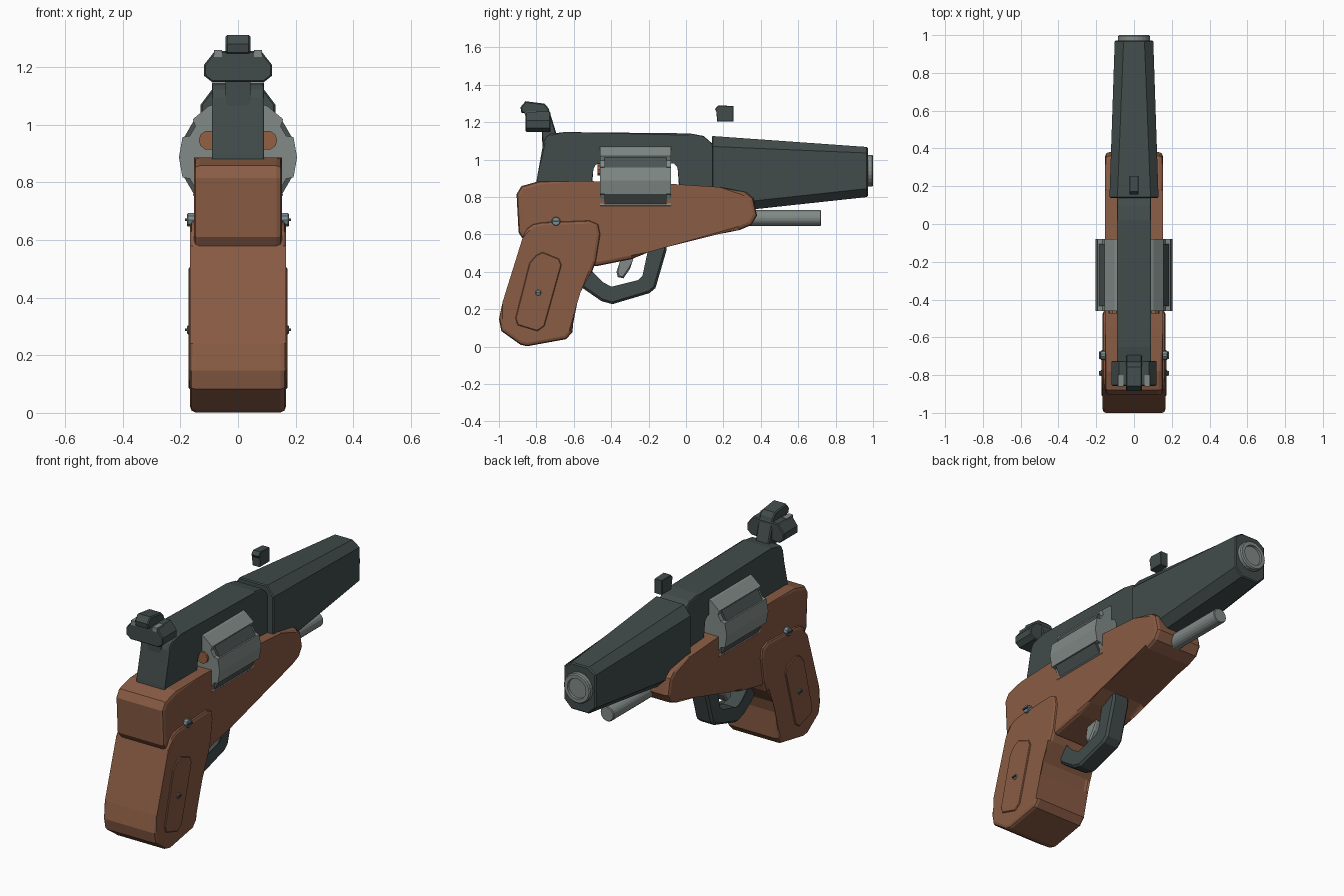
import bpy, bmesh, math

if "Cube" in bpy.data.objects:
    bpy.data.objects.remove(bpy.data.objects["Cube"])


def material(name, rgb):
    m = bpy.data.materials.new(name)
    m.diffuse_color = (*rgb, 1)
    m.use_nodes = True
    m.node_tree.nodes["Principled BSDF"].inputs["Base Color"].default_value = m.diffuse_color
    return m


WOOD = material("brown wood", (0.25, 0.106, 0.058))
STEEL = material("dark steel", (0.054, 0.070, 0.070))
SILVER = material("light steel", (0.22, 0.255, 0.24))
FLUTE = material("flute grey", (0.07, 0.085, 0.083))
COPPER = material("copper", (0.30, 0.115, 0.055))
SCREW = material("screw blue grey", (0.20, 0.27, 0.29))


def loft(name, a, b, mat, bevel=0, segments=2):
    """Solid between two matching rings of points, optionally with rounded rims."""
    bm = bmesh.new()
    va, vb = [bm.verts.new(p) for p in a], [bm.verts.new(p) for p in b]
    caps = [bm.faces.new(va), bm.faces.new(vb[::-1])]
    n = len(a)
    for i in range(n):
        j = (i + 1) % n
        bm.faces.new((va[j], va[i], vb[i], vb[j]))
    if bevel:
        rim = list({e for f in caps for e in f.edges})
        bmesh.ops.bevel(bm, geom=rim, offset=bevel, segments=segments,
                        profile=0.5, affect='EDGES', clamp_overlap=True)
    bmesh.ops.recalc_face_normals(bm, faces=bm.faces)
    me = bpy.data.meshes.new(name)
    bm.to_mesh(me)
    bm.free()
    me.materials.append(mat)
    ob = bpy.data.objects.new(name, me)
    bpy.context.collection.objects.link(ob)
    return ob


def side(name, yz, x0, x1, mat, bevel=0, segments=2):
    return loft(name, [(x0, y, z) for y, z in yz], [(x1, y, z) for y, z in yz],
                mat, bevel, segments)


def along(name, xz, y0, y1, mat, bevel=0):
    return loft(name, [(x, y0, z) for x, z in xz], [(x, y1, z) for x, z in xz],
                mat, bevel, 1)


def polar(cx, cz, pts):
    return [(cx + r * math.cos(math.radians(a)), cz + r * math.sin(math.radians(a)))
            for a, r in pts]


def disc(cx, cz, r, n):
    return polar(cx, cz, [(360 * i / n, r) for i in range(n)])


def both(half):
    """Close a right-hand half section by mirroring it in x."""
    return half + [(-x, z) for x, z in half[::-1]]


# wooden body
side("wooden_body", [
    (-.906, .815), (-.88, .858), (-.78, .886), (-.55, .886), (-.08, .87), (.18, .853),
    (.32, .826), (.36, .794), (.38, .70), (.35, .65), (.286, .623), (-.104, .553),
    (-.20, .505), (-.29, .468), (-.48, .43), (-.80, .50), (-.874, .578), (-.895, .61)],
    -.153, .153, WOOD, .02)

# grip with raised panels
side("grip", [
    (-.874, .58), (-.85, .634), (-.82, .655), (-.77, .666), (-.516, .676), (-.468, .655),
    (-.457, .60), (-.48, .457), (-.505, .393), (-.58, .30), (-.60, .233), (-.607, .078),
    (-.64, .04), (-.848, .002), (-.885, .01), (-.987, .083), (-1.0, .147), (-.98, .24)],
    -.166, .166, WOOD, .018)
for s, tag in ((1, "right"), (-1, "left")):
    side("grip_panel_" + tag, [
        (-.80, .49), (-.767, .505), (-.68, .47), (-.666, .436), (-.757, .11),
        (-.794, .083), (-.90, .115), (-.912, .152), (-.837, .447)],
        s * .15, s * .172, WOOD, .004, 1)
    # screws: round head with a small raised centre
    for part, y, z, r in (("upper", -.695, .67, .024), ("lower", -.79, .288, .016)):
        side(f"{part}_screw_{tag}", disc(y, z, r, 10), s * .15, s * .177, SCREW, .003, 1)
        side(f"{part}_screw_slot_{tag}", [
            (y - r * .8, z - .004), (y + r * .8, z - .004),
            (y + r * .8, z + .004), (y - r * .8, z + .004)], s * .17, s * .184, STEEL)

# steel frame arching over the cylinder
side("steel_frame", [
    (-.81, .80), (-.797, .90), (-.762, 1.094), (-.748, 1.122), (-.725, 1.138), (-.65, 1.147),
    (.02, 1.14), (.094, 1.126), (.138, 1.088), (.16, 1.06), (.16, .78), (-.035, .78),
    (-.035, .96), (-.06, .99), (-.45, .995), (-.49, .98), (-.505, .95), (-.505, .80)],
    -.091, .091, STEEL, .01)

# tapered eight-sided barrel
rear = both([(.088, 1.126), (.13, 1.07), (.13, .755), (.088, .71)])
tip = both([(.055, 1.067), (.102, 1.035), (.102, .845), (.055, .80)])
loft("barrel", [(x, .138, z) for x, z in rear], [(x, .972, z) for x, z in tip],
     STEEL, .006, 1)

# muzzle ring with recessed bore
muzzle = along("muzzle", disc(0, .94, .085, 24), .93, 1.0, SILVER, .006)
bm = bmesh.new()
bm.from_mesh(muzzle.data)
end = max(bm.faces, key=lambda f: f.calc_center_median().y)
bmesh.ops.inset_region(bm, faces=[end], thickness=.02)
bmesh.ops.inset_region(bm, faces=[end], thickness=.002, depth=-.012)
bm.to_mesh(muzzle.data)
bm.free()

# rod under the barrel
along("under_rod", disc(0, .688, .043, 20), .30, .722, SILVER, .004)

# fluted cylinder with dark flute strips
CZ, R = .887, .205
section = []
for k in range(6):
    b = 60 * k
    section += [(b, R), (b + 20, R), (b + 24, .183), (b + 36, .183), (b + 40, R)]
along("cylinder", polar(0, CZ, section), -.46, -.08, SILVER)
for k in range(6):
    b = 60 * k + 30
    along(f"flute_{k + 1}", polar(0, CZ, [(b - 9, .17), (b - 9, .199), (b + 9, .199), (b + 9, .17)]),
          -.435, -.105, FLUTE)
    cx, cz = polar(0, CZ, [(b, .118)])[0]
    along(f"cartridge_{k + 1}", disc(cx, cz, .034, 10), -.473, -.30, COPPER)

# trigger guard and trigger
side("trigger_guard", [
    (-.104, .60), (-.104, .516), (-.163, .313), (-.195, .286), (-.393, .227), (-.452, .243),
    (-.553, .313), (-.58, .40), (-.52, .43), (-.505, .388), (-.45, .334), (-.40, .307),
    (-.25, .345), (-.222, .372), (-.19, .52), (-.19, .60)], -.055, .055, STEEL, .012, 1)
side("trigger", [
    (-.33, .52), (-.355, .45), (-.372, .40), (-.365, .372), (-.335, .365), (-.30, .415),
    (-.285, .46), (-.27, .52)], -.032, .032, SILVER, .008, 1)

# rear sight: arm, cross block and two adjusters
side("rear_sight_arm", [
    (-.885, 1.28), (-.858, 1.312), (-.757, 1.299), (-.735, 1.275), (-.69, 1.13),
    (-.70, 1.06), (-.767, 1.06), (-.767, 1.20), (-.79, 1.24), (-.88, 1.25)],
    -.043, .043, STEEL, .006, 1)
along("rear_sight_block", both([(.08, 1.256), (.118, 1.208), (.118, 1.17), (.09, 1.148)]),
      -.857, -.724, STEEL, .005)
for s, tag in ((1, "right"), (-1, "left")):
    along("sight_adjuster_" + tag, [
        (s * .055, 1.235), (s * .084, 1.235), (s * .084, 1.26), (s * .055, 1.26)],
        -.86, -.80, SILVER)

# front sight, floating above the barrel
side("front_sight", [
    (.155, 1.27), (.172, 1.29), (.254, 1.286), (.254, 1.204), (.166, 1.204), (.166, 1.255)],
    -.025, .025, STEEL, .003, 1)
